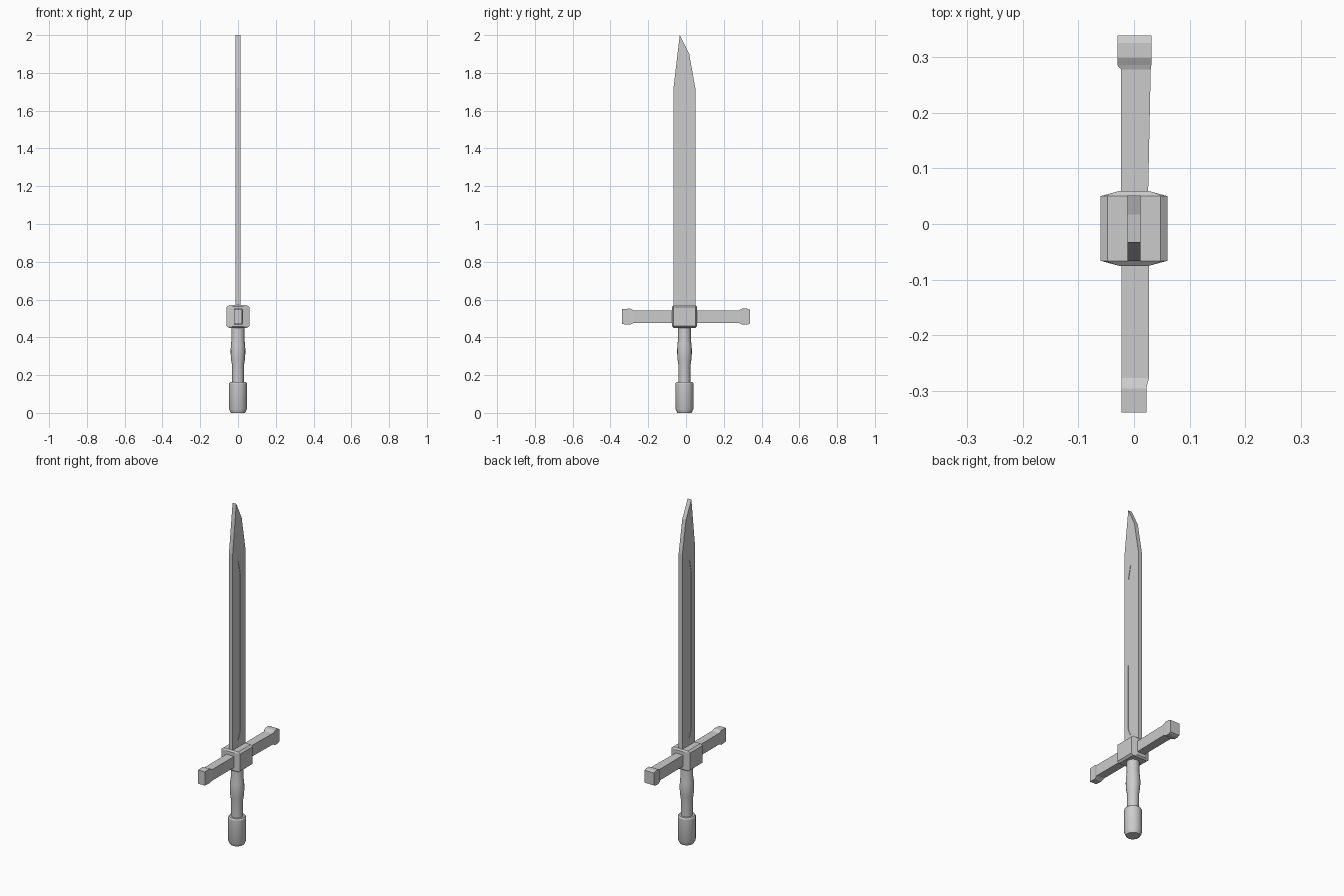
import bpy, bmesh, math

if "Cube" in bpy.data.objects:
    bpy.data.objects.remove(bpy.data.objects["Cube"])

CY = -0.008  # shared y centre of hilt and blade


def finish(name, bm):
    bmesh.ops.recalc_face_normals(bm, faces=bm.faces)
    me = bpy.data.meshes.new(name)
    bm.to_mesh(me)
    bm.free()
    ob = bpy.data.objects.new(name, me)
    bpy.context.collection.objects.link(ob)
    return ob


def extrude_x(name, outline, half):
    """Plate from a (y, z) outline, extruded along x."""
    bm = bmesh.new()
    f = bm.faces.new([bm.verts.new((-half, y, z)) for y, z in outline])
    r = bmesh.ops.extrude_face_region(bm, geom=[f])
    vs = [v for v in r["geom"] if isinstance(v, bmesh.types.BMVert)]
    bmesh.ops.translate(bm, verts=vs, vec=(2 * half, 0, 0))
    return finish(name, bm)


def lathe(name, profile, sides=16):
    """Closed turned part from (radius, z) rings."""
    bm = bmesh.new()
    rings = []
    for r, z in profile:
        rings.append([bm.verts.new((r * math.cos(a), CY + r * math.sin(a), z))
                      for a in (2 * math.pi * i / sides for i in range(sides))])
    for lo, hi in zip(rings, rings[1:]):
        for i in range(sides):
            j = (i + 1) % sides
            bm.faces.new((lo[i], lo[j], hi[j], hi[i]))
    bm.faces.new(rings[0])
    bm.faces.new(rings[-1])
    ob = finish(name, bm)
    bpy.ops.object.select_all(action='DESELECT')
    bpy.context.view_layer.objects.active = ob
    ob.select_set(True)
    bpy.ops.object.shade_smooth_by_angle(angle=math.radians(30))
    return ob


def loft_y(name, sections):
    """Rectangular bar through (y, x0, x1, z0, z1) sections."""
    bm = bmesh.new()
    rings = [[bm.verts.new(p) for p in ((a, y, c), (b, y, c), (b, y, d), (a, y, d))]
             for y, a, b, c, d in sections]
    for lo, hi in zip(rings, rings[1:]):
        for i in range(4):
            j = (i + 1) % 4
            bm.faces.new((lo[i], lo[j], hi[j], hi[i]))
    bm.faces.new(rings[0])
    bm.faces.new(rings[-1])
    return finish(name, bm)


# Blade with a clipped tip
blade = extrude_x("blade", [(-0.066, 0.54), (0.051, 0.54), (0.051, 1.71),
                            (0.017, 1.90), (-0.033, 2.0), (-0.066, 1.72)], 0.012)

# Shallow fuller on both faces
for side in (-1, 1):
    cut = extrude_x("fuller_cutter", [(-0.034, 0.66), (-0.014, 0.61), (0.006, 0.66),
                                      (0.004, 1.58), (-0.014, 1.66), (-0.032, 1.58)], 0.01)
    cut.location.x = side * 0.0195
    cut.hide_render = True
    cut.hide_set(True)
    mod = blade.modifiers.new("fuller", 'BOOLEAN')
    mod.operation = 'DIFFERENCE'
    mod.solver = 'EXACT'
    mod.object = cut

# Guard block: chamfered on all edges
bm = bmesh.new()
for sx in (-1, 1):
    for sy in (-1, 1):
        for sz in (-1, 1):
            for x, y, z in ((0.060, 0.058, 0.050), (0.027, 0.067, 0.052), (0.048, 0.058, 0.060)):
                bm.verts.new((sx * x, CY + sy * y, 0.51 + sz * z))
bmesh.ops.convex_hull(bm, input=bm.verts)
bmesh.ops.dissolve_limit(bm, angle_limit=0.02, verts=bm.verts, edges=bm.edges)
finish("guard_block", bm)

# Crossguard arms with flared ends
loft_y("guard_arm_front", [(-0.338, -0.022, 0.022, 0.47, 0.55),
                           (-0.295, -0.022, 0.022, 0.467, 0.552),
                           (-0.276, -0.022, 0.027, 0.477, 0.542),
                           (-0.05, -0.022, 0.027, 0.477, 0.542)])
loft_y("guard_arm_back", [(0.04, -0.023, 0.025, 0.477, 0.542),
                          (0.277, -0.023, 0.030, 0.477, 0.542),
                          (0.285, -0.030, 0.031, 0.474, 0.545),
                          (0.298, -0.030, 0.031, 0.467, 0.552),
                          (0.325, -0.030, 0.031, 0.467, 0.552),
                          (0.338, -0.030, 0.031, 0.473, 0.546)])

# Grip with a swell, and pommel
lathe("grip", [(0.032, 0.15), (0.032, 0.255), (0.037, 0.285), (0.039, 0.32),
               (0.038, 0.36), (0.034, 0.385), (0.034, 0.46)])
lathe("pommel", [(0.038, 0.0), (0.048, 0.022), (0.048, 0.155), (0.043, 0.163)])
